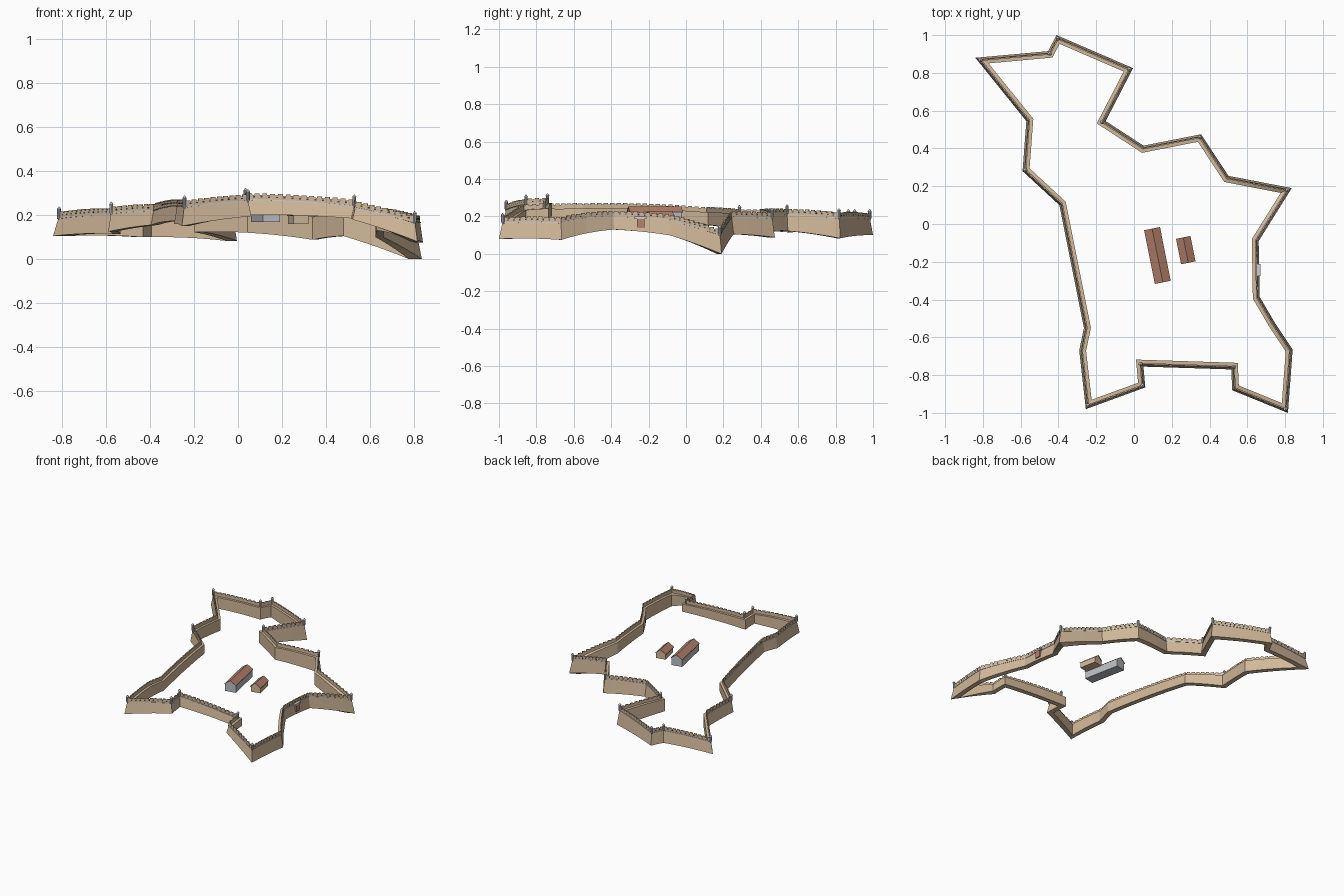
import bpy, bmesh, math
from mathutils import Vector, Matrix

cube = bpy.data.objects.get("Cube")
if cube:
    bpy.data.objects.remove(cube)


def material(name, r, g, b):
    m = bpy.data.materials.new(name)
    m.use_nodes = True
    m.diffuse_color = (r, g, b, 1)
    m.node_tree.nodes["Principled BSDF"].inputs["Base Color"].default_value = (r, g, b, 1)
    return m


SAND = material("sandstone", .64, .48, .32)
PALE = material("pale_stone", .6, .63, .66)
GREY = material("grey_plaster", .5, .52, .54)
ROOF = material("terracotta", .46, .22, .15)
DARK = material("dark_opening", .06, .055, .05)


def finish(name, bm, *mats):
    bmesh.ops.recalc_face_normals(bm, faces=bm.faces)
    mesh = bpy.data.meshes.new(name)
    bm.to_mesh(mesh)
    bm.free()
    for m in mats:
        mesh.materials.append(m)
    ob = bpy.data.objects.new(name, mesh)
    bpy.context.collection.objects.link(ob)
    return ob


def block(bm, centre, size, angle=0):
    mat = Matrix.Translation(centre) @ Matrix.Rotation(angle, 4, 'Z') @ Matrix.Diagonal((*size, 1))
    bmesh.ops.create_cube(bm, size=1, matrix=mat)


# Outer foot of the rampart, clockwise: x, y, foot height, top height, turret
corners = [
    (-.84, .88, .105, .215, True), (-.455, .915, .1, .215, True),
    (-.41, 1, .1, .215, True), (-.005, .825, .083, .22, True),
    (-.15, .545, .122, .24, True), (.05, .415, .12, .24, False),
    (.355, .475, .088, .22, True), (.5, .255, .105, .225, False),
    (.835, .19, 0, .13, True), (.66, -.09, .1, .21, False),
    (.665, -.385, .13, .23, False), (.75, -.53, .11, .22, False),
    (.84, -.665, .075, .195, False), (.815, -1, .08, .195, True),
    (.52, -.88, .18, .262, False), (.515, -.77, .185, .27, True),
    (.05, -.755, .2, .3, True), (.06, -.865, .195, .293, True),
    (-.255, -.98, .15, .265, True), (-.29, -.67, .16, .268, False),
    (-.265, -.55, .17, .27, False), (-.395, .1, .155, .25, False),
    (-.59, .28, .125, .237, True), (-.57, .545, .115, .23, False),
]
N = len(corners)
feet = [Vector(c[:2]) for c in corners]


def inward(i):
    d = (feet[(i + 1) % N] - feet[i % N]).normalized()
    return Vector((d.y, -d.x))


# Mitre vector at every corner for a unit inward offset
mitres = []
for i in range(N):
    a, b = inward(i - 1), inward(i)
    mitres.append((a + b) / (1 + a.dot(b)))


def station(i, t):
    """Foot point, mitre, foot height and top height along wall i."""
    j = (i + 1) % N
    length = (feet[j] - feet[i]).length
    bulge = .05 * length * t * (1 - t)
    mix = lambda a, b: a + (b - a) * t
    return (feet[i].lerp(feet[j], t), mitres[i].lerp(mitres[j], t),
            mix(corners[i][2], corners[j][2]) + bulge,
            mix(corners[i][3], corners[j][3]) + bulge)


def sweep(name, profile, mat, steps=5):
    """Sweep (inset, from_top, dz) points round the closed rampart."""
    bm = bmesh.new()
    rings = []
    for i in range(N):
        for s in range(steps):
            p, m, low, high = station(i, s / steps)
            ring = []
            for inset, from_top, dz in profile:
                q = p + m * inset
                ring.append(bm.verts.new((q.x, q.y, (high if from_top else low) + dz)))
            rings.append(ring)
    k = len(profile)
    for a, b in zip(rings, rings[1:] + rings[:1]):
        for n in range(k):
            bm.faces.new((a[n], a[(n + 1) % k], b[(n + 1) % k], b[n]))
    return finish(name, bm, mat)


FACE, BACK = .012, .019
sweep("rampart", [(0, False, 0), (FACE, True, -.032), (FACE, True, -.007),
                  (BACK, True, -.007), (BACK, True, -.028),
                  (.036, True, -.028), (.036, False, 0)], SAND)
sweep("cordon", [(FACE - .003, True, -.032), (FACE - .003, True, -.027),
                 (FACE + .002, True, -.027), (FACE + .002, True, -.032)], PALE)

# Merlons along the parapet and loopholes between them
merlons, loops = bmesh.new(), bmesh.new()
for i in range(N):
    d = feet[(i + 1) % N] - feet[i]
    angle = math.atan2(d.y, d.x)
    count = max(2, round(d.length / .034))
    for n in range(count):
        p, m, low, high = station(i, (n + .5) / count)
        q = p + m * (FACE + BACK) / 2
        block(merlons, (q.x, q.y, high - .006), (.022, BACK - FACE, .012), angle)
        if n:
            p, m, low, high = station(i, n / count)
            q = p + m * FACE
            block(loops, (q.x, q.y, high - .016), (.009, .002, .006), angle)
finish("merlons", merlons, SAND)
finish("loopholes", loops, DARK)

# Sentry turrets on the salient corners
for i in range(N):
    if corners[i][4]:
        q = feet[i] + mitres[i] * .014
        top = corners[i][3]
        bm = bmesh.new()
        for r1, r2, z, h in ((.003, .009, -.036, .012), (.009, .009, -.024, .036),
                             (.011, .001, .012, .012)):
            bmesh.ops.create_cone(bm, cap_ends=True, segments=10, radius1=r1, radius2=r2,
                                  depth=h, matrix=Matrix.Translation((q.x, q.y, top + z + h / 2)))
        finish("sentry_turret", bm, GREY)


def house(name, x, y, base, eave, ridge, width, length, angle, wall):
    """Gabled house with a thin overhanging roof."""
    w, l = width / 2 - .004, length / 2 - .004
    place = Matrix.Translation((x, y, 0)) @ Matrix.Rotation(angle, 4, 'Z')

    def prism(label, outline, half, mat):
        bm = bmesh.new()
        ends = [[bm.verts.new(place @ Vector((u, s * half, z))) for u, z in outline]
                for s in (-1, 1)]
        k = len(outline)
        for e in ends:
            bm.faces.new(e)
        for n in range(k):
            o = (n + 1) % k
            bm.faces.new((ends[0][n], ends[0][o], ends[1][o], ends[1][n]))
        finish(label, bm, mat)

    prism(name + "_walls", [(-w, base), (w, base), (w, eave), (0, ridge - .004), (-w, eave)], l, wall)
    e = width / 2
    prism(name + "_roof", [(-e, eave - .002), (0, ridge - .004), (e, eave - .002),
                           (e, eave + .002), (0, ridge), (-e, eave + .002)], length / 2, ROOF)


house("long_barracks", .124, -.167, .168, .222, .253, .086, .29, math.radians(11.3), GREY)
house("small_store", .274, -.138, .16, .198, .23, .078, .137, math.radians(11.3), SAND)

# Gate in the east wall
bm = bmesh.new()
block(bm, (.656, -.243, .163), (.022, .04, .05))
finish("gate_door", bm, ROOF)
bm = bmesh.new()
block(bm, (.656, -.243, .193), (.026, .064, .012))
finish("gate_lintel", bm, PALE)
